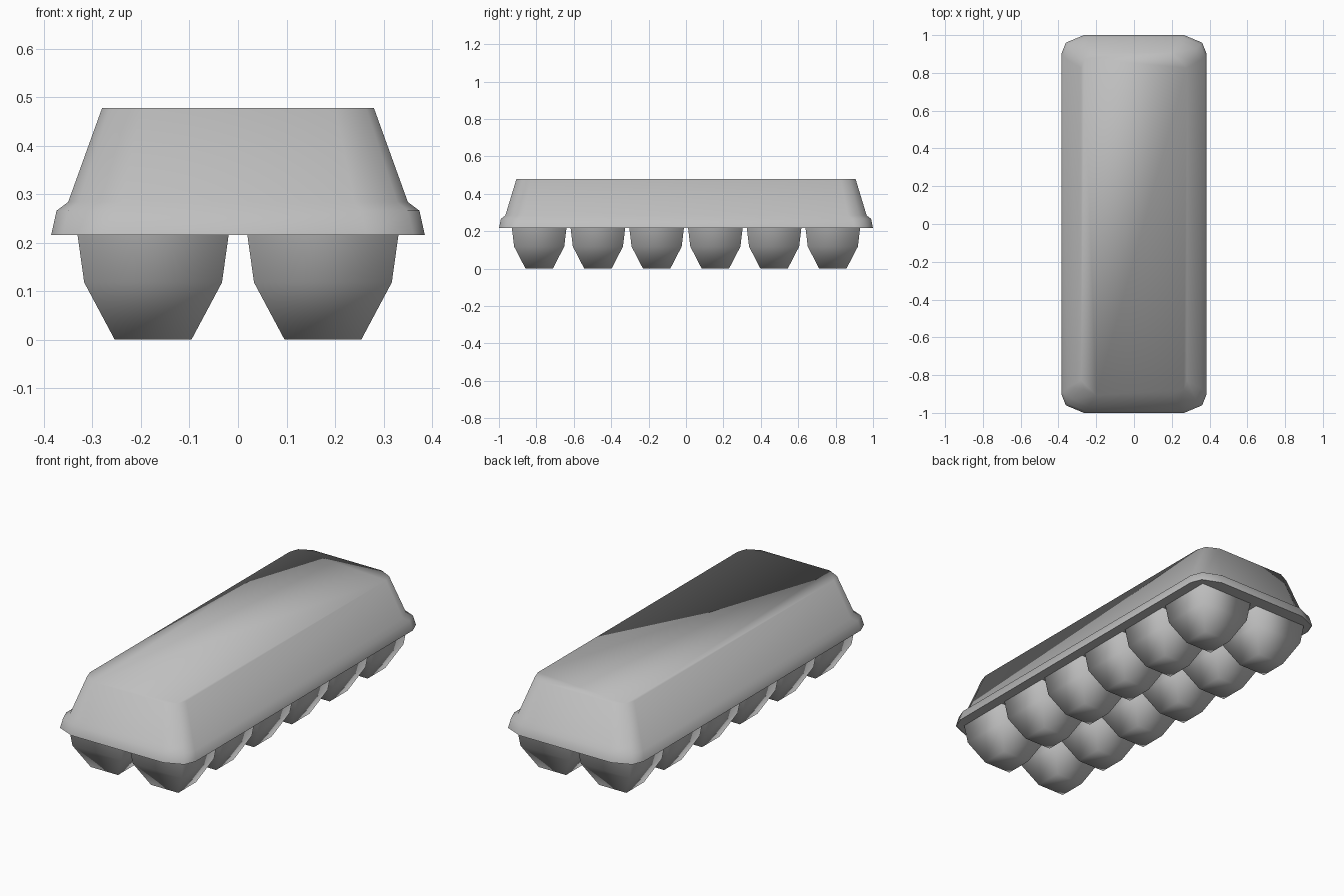
import bpy
import bmesh

cube = bpy.data.objects.get("Cube")
if cube:
    bpy.data.objects.remove(cube, do_unlink=True)

# One flat pulp colour
pulp = bpy.data.materials.new("grey_pulp")
pulp.use_nodes = True
GREY = (0.52, 0.52, 0.52, 1)
pulp.diffuse_color = GREY
pulp.node_tree.nodes["Principled BSDF"].inputs["Base Color"].default_value = GREY


def square(hx, hy, z):
    """Rectangular ring, counter-clockwise."""
    return [(hx, -hy, z), (hx, hy, z), (-hx, hy, z), (-hx, -hy, z)]


def rounded(hx, hy, z, cx, cy):
    """Rectangular ring with two-segment corners, counter-clockwise."""
    corner = [(hx, hy - cy), (hx - cx * 0.2, hy - cy * 0.4), (hx - cx, hy)]
    ring = []
    for sx, sy in ((1, -1), (1, 1), (-1, 1), (-1, -1)):
        pts = corner if sx * sy > 0 else corner[::-1]
        ring += [(sx * x, sy * y, z) for x, y in pts]
    return ring


def loft(name, rings, centre=(0, 0), cap_bottom=False, cap_top=False, smooth=True):
    """Skin a stack of rings, lowest first, into one shell."""
    bm = bmesh.new()
    loops = [[bm.verts.new((x + centre[0], y + centre[1], z)) for x, y, z in r]
             for r in rings]
    for low, high in zip(loops, loops[1:]):
        n = len(low)
        for i in range(n):
            j = (i + 1) % n
            bm.faces.new((low[i], low[j], high[j], high[i]))
    if cap_bottom:
        bm.faces.new(loops[0][::-1])
    if cap_top:
        bm.faces.new(loops[-1])
    for f in bm.faces:
        f.smooth = smooth
    mesh = bpy.data.meshes.new(name)
    bm.to_mesh(mesh)
    bm.free()
    mesh.materials.append(pulp)
    obj = bpy.data.objects.new(name, mesh)
    bpy.context.collection.objects.link(obj)
    return obj


# Lid: flared rim, small shoulder, sloping walls and flat top
loft("lid", [
    rounded(0.385, 1.0, 0.216, 0.12, 0.10),
    rounded(0.374, 0.99, 0.266, 0.12, 0.10),
    rounded(0.35, 0.966, 0.284, 0.11, 0.10),
    rounded(0.28, 0.907, 0.478, 0.08, 0.08),
], cap_top=True)

# Tray web that joins the cups under the lid
loft("tray_web", [
    rounded(0.383, 0.998, 0.217, 0.12, 0.10),
    rounded(0.381, 0.996, 0.225, 0.12, 0.10),
], cap_bottom=True, cap_top=True, smooth=False)

# Two columns of six tapered cups
for col, side in enumerate(("right", "left")):
    for row in range(6):
        centre = ((col - 0.5) * 0.35, (row - 2.5) * 0.314)
        loft(f"egg_cup_{side}_{row + 1}", [
            square(0.079, 0.073, 0.0),
            square(0.142, 0.134, 0.118),
            square(0.156, 0.146, 0.218),
        ], centre, cap_bottom=True)
